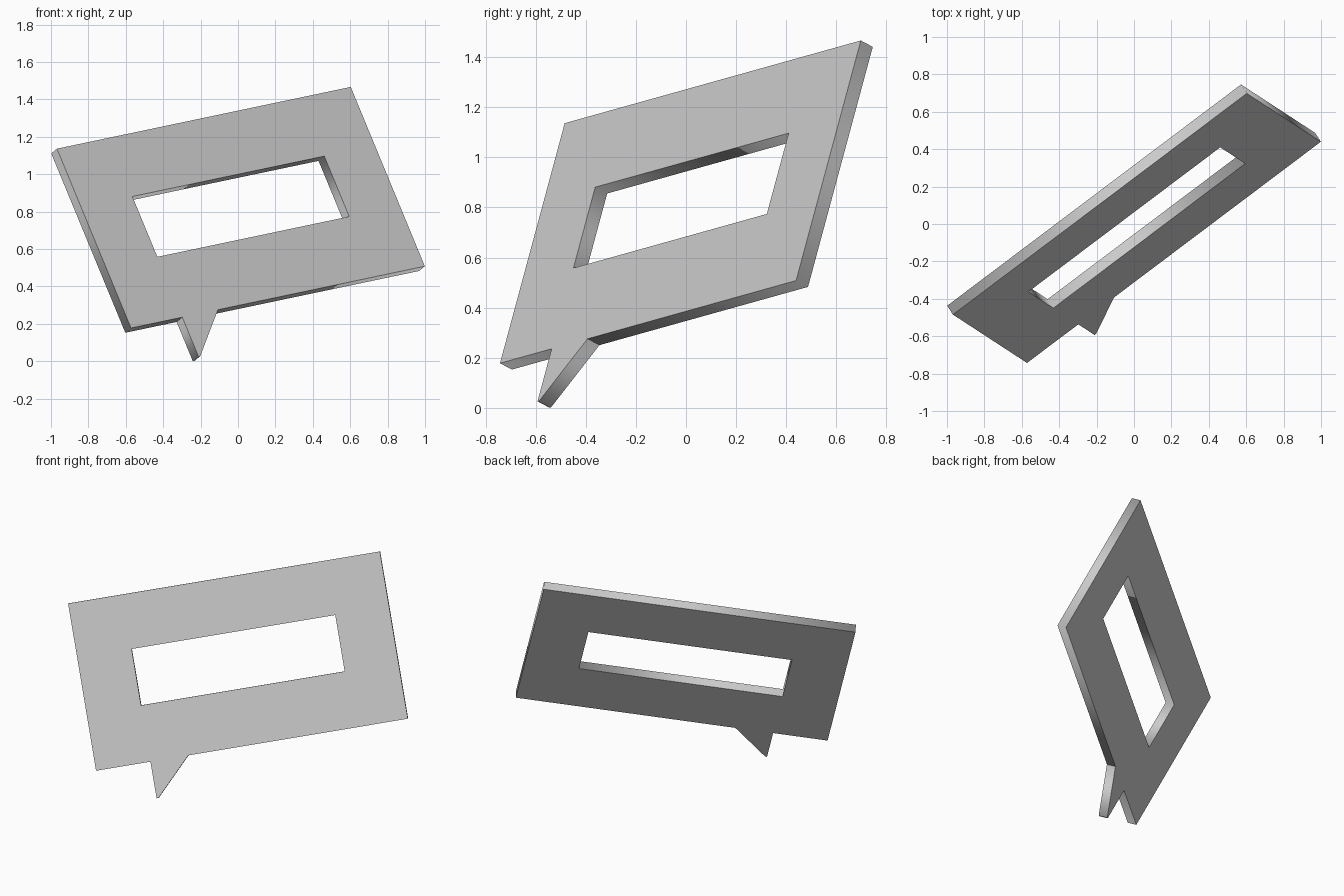
import bpy
from mathutils import Matrix, Vector

if "Cube" in bpy.data.objects:
    bpy.data.objects.remove(bpy.data.objects["Cube"])

W, H, T = 1.994, 1.069, 0.062      # panel width, height, thickness

# Tilted panel plane: u along the width, v up the height, n out of the front
u = Vector((1.57, 1.182, 0.33)).normalized()
v = Vector((-0.395, 0.26, 0.96))
v = (v - u * v.dot(u)).normalized()
n = u.cross(v)
corner = Vector((-0.572, -0.743, 0.178)) - n * T / 2
frame = Matrix((u, v, n)).transposed().to_4x4()
frame.translation = corner


def plate(name, *outlines):
    """Extruded flat plate; outlines after the first are holes."""
    curve = bpy.data.curves.new(name, 'CURVE')
    curve.dimensions = '2D'
    curve.fill_mode = 'BOTH'
    curve.extrude = T / 2
    for pts in outlines:
        s = curve.splines.new('POLY')
        s.points.add(len(pts) - 1)
        for p, (x, y) in zip(s.points, pts):
            p.co = (x, y, 0, 1)
        s.use_cyclic_u = True
    ob = bpy.data.objects.new(name, curve)
    bpy.context.collection.objects.link(ob)
    ob.matrix_world = frame
    bpy.ops.object.select_all(action='DESELECT')
    ob.select_set(True)
    bpy.context.view_layer.objects.active = ob
    bpy.ops.object.convert(target='MESH')


def rect(x0, y0, x1, y1):
    return [(x0, y0), (x1, y0), (x1, y1), (x0, y1)]


# Rectangular frame with its window
plate("bubble_frame", rect(0, 0, W, H), rect(0.348, 0.36, W - 0.344, H - 0.349))

# Pointed tail under the lower bar
plate("bubble_tail", [(0.348, 0), (0.348, -0.234), (0.36, -0.234), (0.59, 0)])
